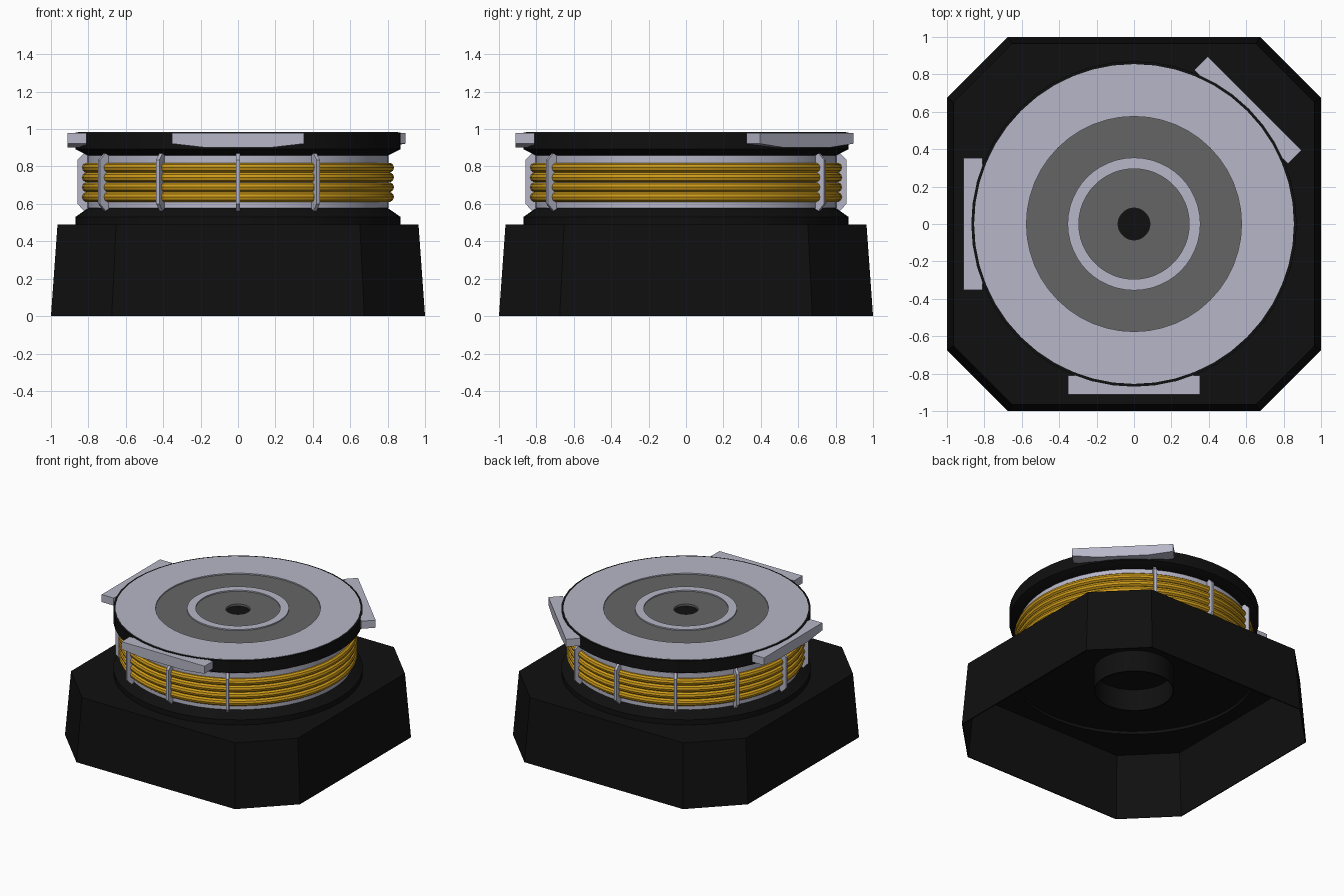
import bpy, bmesh
from math import cos, sin, pi, radians
from mathutils import Matrix, Vector

if "Cube" in bpy.data.objects:
    bpy.data.objects.remove(bpy.data.objects["Cube"])


def material(name, rgb):
    m = bpy.data.materials.new(name)
    m.diffuse_color = (*rgb, 1)
    m.use_nodes = True
    m.node_tree.nodes["Principled BSDF"].inputs["Base Color"].default_value = m.diffuse_color
    return m


BLACK = material("black_plastic", (0.005, 0.005, 0.005))
LIGHT = material("light_metal", (0.47, 0.47, 0.58))
GREY = material("dark_grey", (0.13, 0.13, 0.13))
GOLD = material("copper_wire", (0.62, 0.33, 0.01))


def finish(name, bm, mat, smooth=False):
    bmesh.ops.recalc_face_normals(bm, faces=bm.faces)
    me = bpy.data.meshes.new(name)
    bm.to_mesh(me)
    bm.free()
    me.materials.append(mat)
    ob = bpy.data.objects.new(name, me)
    bpy.context.collection.objects.link(ob)
    if smooth:
        bpy.context.view_layer.objects.active = ob
        bpy.ops.object.select_all(action='DESELECT')
        ob.select_set(True)
        bpy.ops.object.shade_smooth_by_angle(angle=radians(30))
    return ob


def lathe(name, profile, mat, n=48, closed=False):
    """Spin (radius, z) points around the z axis."""
    bm = bmesh.new()
    vs = [bm.verts.new((r, 0, z)) for r, z in profile]
    es = [bm.edges.new(p) for p in zip(vs, vs[1:])]
    if closed:
        es.append(bm.edges.new((vs[-1], vs[0])))
    bmesh.ops.spin(bm, geom=vs + es, cent=(0, 0, 0), axis=(0, 0, 1),
                   angle=2 * pi, steps=n, use_duplicate=False)
    bmesh.ops.remove_doubles(bm, verts=bm.verts, dist=1e-5)
    return finish(name, bm, mat, True)


def ring(name, r0, r1, z0, z1, mat):
    return lathe(name, [(r0, z0), (r1, z0), (r1, z1), (r0, z1)], mat, closed=True)


def plate(name, outline, thick, angle, mat):
    """Extrude an outline of (radial, tangential, z) points, turned to an angle."""
    bm = bmesh.new()
    f = bm.faces.new([bm.verts.new(p) for p in outline])
    g = bmesh.ops.extrude_face_region(bm, geom=[f])["geom"]
    bmesh.ops.translate(bm, vec=thick,
                        verts=[v for v in g if isinstance(v, bmesh.types.BMVert)])
    bm.transform(Matrix.Rotation(radians(angle), 4, 'Z'))
    return finish(name, bm, mat)


# Hollow octagonal base: tapered walls, top with a round opening, open bottom
bm = bmesh.new()
octagon = [(1, .675), (.675, 1), (-.675, 1), (-1, .675),
           (-1, -.675), (-.675, -1), (.675, -1), (1, -.675)]
low = [bm.verts.new((x, y, 0)) for x, y in octagon]
top = [bm.verts.new((x * .965, y * .965, .49)) for x, y in octagon]
hole = [bm.verts.new((.85 * cos(2 * pi * i / 48), .85 * sin(2 * pi * i / 48), .49))
        for i in range(48)]
for i in range(8):
    j = (i + 1) % 8
    bm.faces.new((low[i], low[j], top[j], top[i]))
edges = [bm.edges.get((top[i], top[(i + 1) % 8])) for i in range(8)]
edges += [bm.edges.new((hole[i], hole[(i + 1) % 48])) for i in range(48)]
bmesh.ops.triangle_fill(bm, use_beauty=True, edges=edges)
base = finish("base_housing", bm, BLACK)
mod = base.modifiers.new("wall", 'SOLIDIFY')
mod.thickness = .008
mod.offset = -1

# Open tube hanging under the drum
ring("bottom_tube", .272, .28, .34, .52, BLACK)

# Spool: black flanges around a light core
lathe("lower_flange", [(0, .505), (.85, .505), (.85, .49), (.87, .49), (.87, .53),
                       (.80, .578), (0, .578)], BLACK)
lathe("spool_core", [(0, .577), (.805, .577), (.805, .858), (0, .858)], LIGHT)
lathe("upper_flange", [(0, .857), (.80, .857), (.87, .893), (.87, .983),
                       (.855, .983), (.855, .96), (0, .96)], BLACK)

# Wire windings
for i in range(4):
    lathe(f"wire_{i + 1}", [(.807 + .027 * cos(a * pi / 5), .637 + .0523 * i + .027 * sin(a * pi / 5))
                            for a in range(10)], GOLD, closed=True)

# Vertical clips around the spool, none on the right side
for a in range(60, 301, 30):
    plate(f"clip_{a}", [(.79, -.01, .56), (.82, -.01, .56), (.858, -.01, .60),
                        (.858, -.01, .835), (.82, -.01, .875), (.79, -.01, .875)],
          Vector((0, .02, 0)), a, LIGHT)

# Three flat tabs at the upper rim
for a in (45, 180, 270):
    plate(f"rim_tab_{a}", [(.81, -.354, .98), (.81, -.354, .922), (.81, -.18, .902),
                           (.81, .18, .902), (.81, .354, .922), (.81, .354, .98)],
          Vector((.102, 0, 0)), a, LIGHT)

# Top face: stepped rings and a centre hole
ring("top_outer_ring", .575, .855, .955, .985, LIGHT)
ring("top_groove", .355, .575, .955, .976, GREY)
ring("top_inner_ring", .295, .355, .955, .985, LIGHT)
ring("top_centre_disc", .085, .295, .955, .976, GREY)
